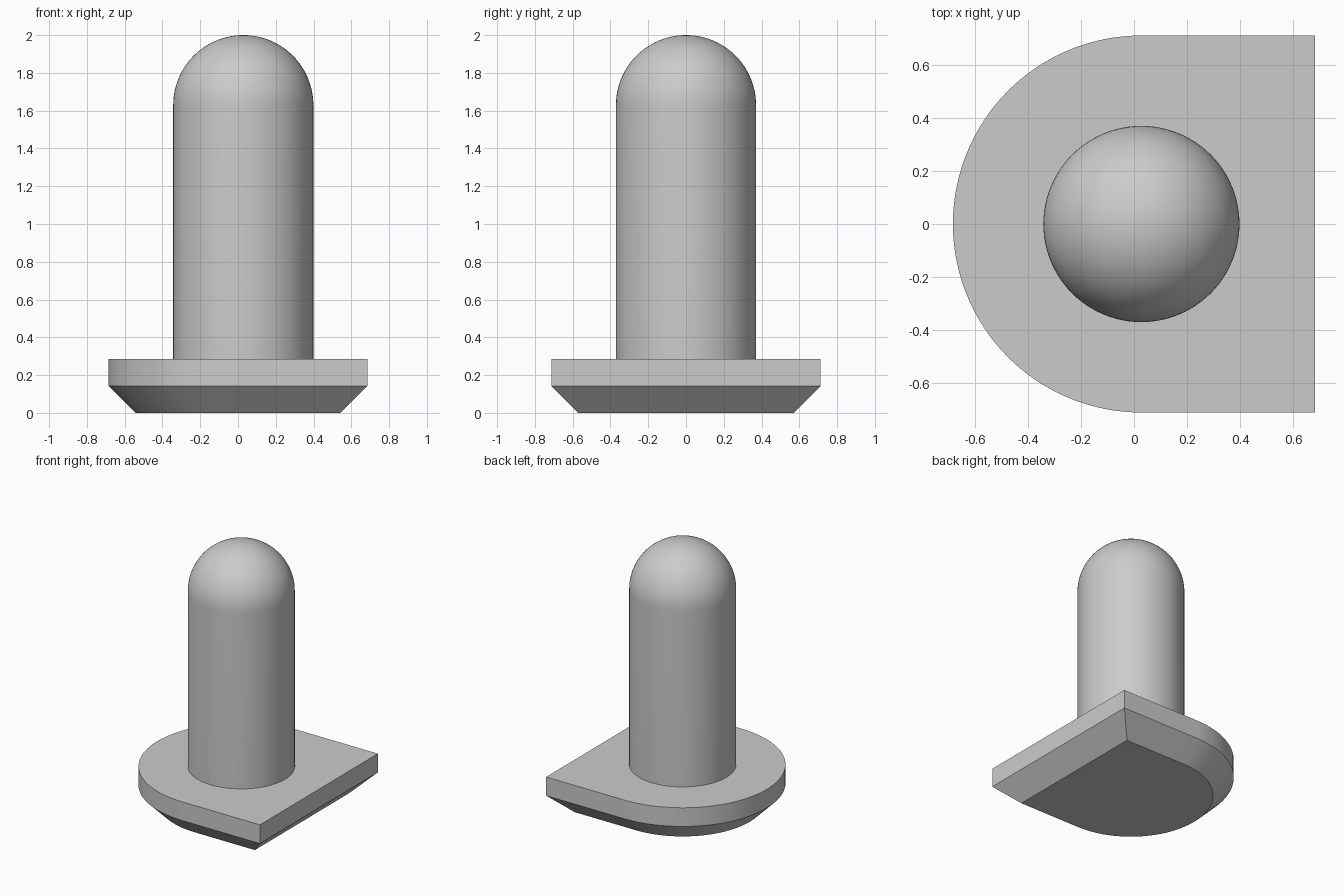
import bpy
import bmesh
import math

cube = bpy.data.objects.get("Cube")
if cube:
    bpy.data.objects.remove(cube, do_unlink=True)

CX = 0.028        # shared axis of the pin and the rounded plate end
PLATE_R = 0.713
FLAT_X = 0.685
BEVEL = 0.143
PLATE_TOP = 0.286
PIN_R = 0.371

grey = bpy.data.materials.new("light grey")
grey.use_nodes = True
colour = (0.6, 0.6, 0.6, 1.0)
grey.diffuse_color = colour
grey.node_tree.nodes["Principled BSDF"].inputs["Base Color"].default_value = colour


def finish(bm, name):
    bmesh.ops.recalc_face_normals(bm, faces=bm.faces)
    mesh = bpy.data.meshes.new(name)
    bm.to_mesh(mesh)
    bm.free()
    mesh.materials.append(grey)
    obj = bpy.data.objects.new(name, mesh)
    bpy.context.collection.objects.link(obj)
    bpy.ops.object.select_all(action="DESELECT")
    obj.select_set(True)
    bpy.context.view_layer.objects.active = obj
    bpy.ops.object.shade_smooth_by_angle(angle=math.radians(30))
    return obj


def d_outline(bm, inset, z, steps=64):
    """Half-round outline with a flat +x side."""
    r, x = PLATE_R - inset, FLAT_X - inset
    pts = [(x, -r), (x, r)]
    for i in range(steps + 1):
        a = math.pi / 2 + math.pi * i / steps
        pts.append((CX + r * math.cos(a), r * math.sin(a)))
    return [bm.verts.new((px, py, z)) for px, py in pts]


# Base plate: straight upper rim, chamfered underside
bm = bmesh.new()
rings = [d_outline(bm, BEVEL, 0), d_outline(bm, 0, BEVEL), d_outline(bm, 0, PLATE_TOP)]
for low, high in zip(rings, rings[1:]):
    n = len(low)
    for i in range(n):
        j = (i + 1) % n
        bm.faces.new((low[i], low[j], high[j], high[i]))
bm.faces.new(rings[0][::-1])
bm.faces.new(rings[-1])
finish(bm, "base_plate")

# Pin: straight shaft with a hemispherical top, spun around its axis
bm = bmesh.new()
dome_z = 2.0 - PIN_R
profile = [(0, PLATE_TOP), (PIN_R, PLATE_TOP)]
for i in range(25):
    a = math.pi / 2 * i / 24
    profile.append((PIN_R * math.cos(a), dome_z + PIN_R * math.sin(a)))
verts = [bm.verts.new((CX + r, 0, z)) for r, z in profile]
edges = [bm.edges.new(pair) for pair in zip(verts, verts[1:])]
bmesh.ops.spin(bm, geom=verts + edges, cent=(CX, 0, 0), axis=(0, 0, 1),
               angle=2 * math.pi, steps=96, use_duplicate=False)
bmesh.ops.remove_doubles(bm, verts=bm.verts, dist=0.0005)
finish(bm, "domed_pin")
